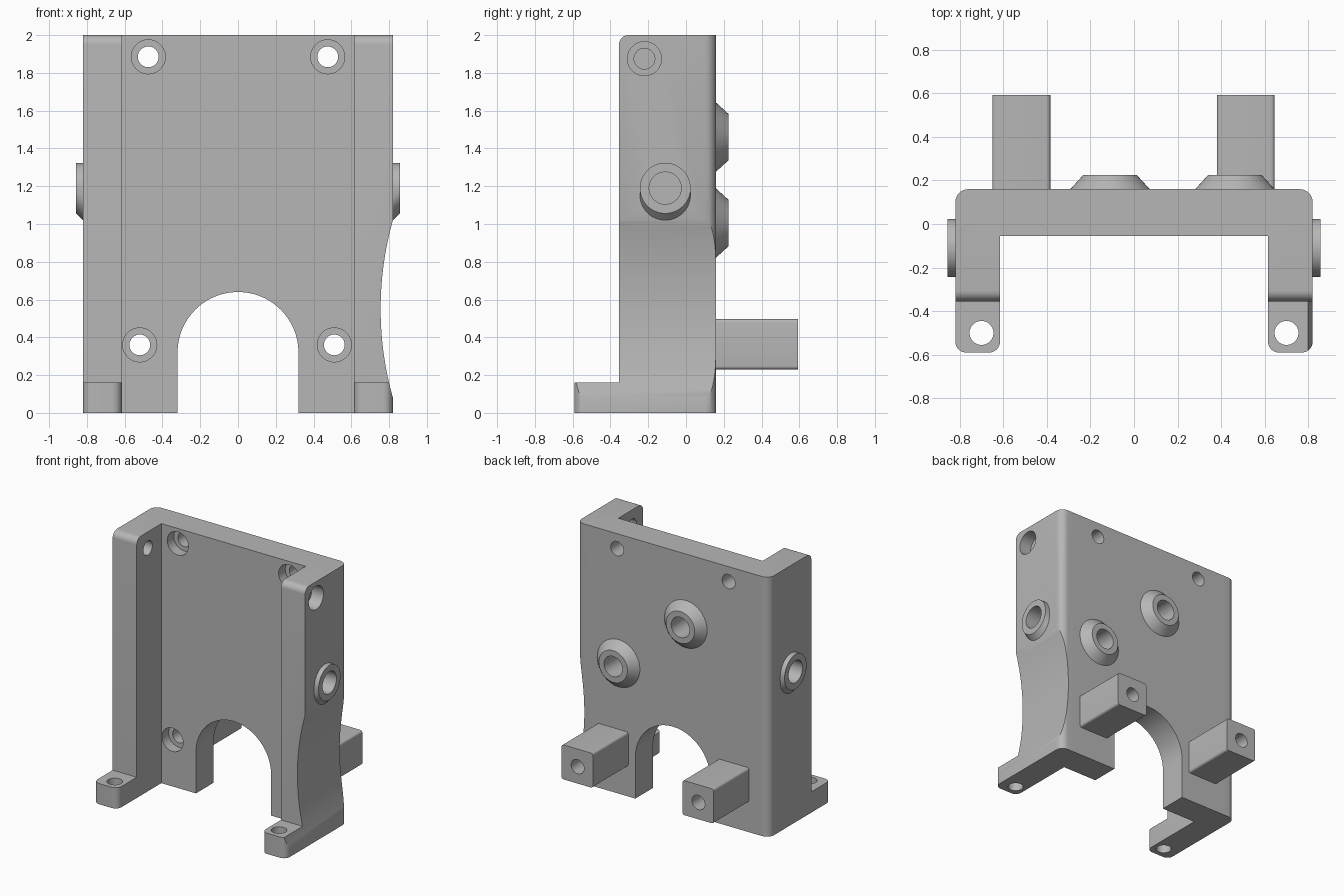
import bpy, bmesh, math
from mathutils import Vector

cube = bpy.data.objects.get("Cube")
if cube:
    bpy.data.objects.remove(cube, do_unlink=True)

GREY = (0.47, 0.47, 0.47, 1)
mat = bpy.data.materials.new("plain_grey")
mat.use_nodes = True
mat.diffuse_color = GREY
mat.node_tree.nodes["Principled BSDF"].inputs["Base Color"].default_value = GREY

FRONT, BACK, HALF, INNER = -0.355, 0.16, 0.82, 0.615
PLATE = -0.055


def finish(name, bm):
    bmesh.ops.recalc_face_normals(bm, faces=bm.faces)
    mesh = bpy.data.meshes.new(name)
    bm.to_mesh(mesh)
    bm.free()
    mesh.materials.append(mat)
    ob = bpy.data.objects.new(name, mesh)
    bpy.context.collection.objects.link(ob)
    return ob


def loft(name, start, end, bevel=None):
    """Solid between two matching rings; bevel is a list of (edge test, radius)."""
    bm = bmesh.new()
    a = [bm.verts.new(p) for p in start]
    b = [bm.verts.new(p) for p in end]
    bm.faces.new(a)
    bm.faces.new(b[::-1])
    for i in range(len(a)):
        j = (i + 1) % len(a)
        bm.faces.new((a[i], b[i], b[j], a[j]))
    bmesh.ops.recalc_face_normals(bm, faces=bm.faces)
    for test, radius in bevel or []:
        edges = [e for e in bm.edges if all(test(v.co) for v in e.verts)]
        bmesh.ops.bevel(bm, geom=edges, offset=radius, segments=8,
                        profile=0.5, affect='EDGES')
    return finish(name, bm)


def ring(center, axis, radius, n=48):
    pts = []
    for i in range(n):
        c = radius * math.cos(2 * math.pi * i / n)
        s = radius * math.sin(2 * math.pi * i / n)
        offset = {'x': (0, c, s), 'y': (c, 0, s), 'z': (c, s, 0)}[axis]
        pts.append(Vector(center) + Vector(offset))
    return pts


def rod(name, start, end, axis, r1, r2=None, n=48):
    return loft(name, ring(start, axis, r1, n), ring(end, axis, r2 or r1, n))


def box(name, x0, x1, y0, y1, z0, z1, bevel=None):
    corners = [(x0, z0), (x1, z0), (x1, z1), (x0, z1)]
    return loft(name, [(x, y0, z) for x, z in corners],
                [(x, y1, z) for x, z in corners], bevel)


def combine(targets, tool, operation='DIFFERENCE'):
    for ob in targets:
        mod = ob.modifiers.new(operation, 'BOOLEAN')
        mod.operation, mod.solver, mod.object = operation, 'EXACT', tool
        bpy.context.view_layer.objects.active = ob
        bpy.ops.object.modifier_apply(modifier=mod.name)
    bpy.data.objects.remove(tool, do_unlink=True)


def near(a, b):
    return abs(a - b) < 1e-4


# Back plate with a side wall and foot on each side
body = box("bracket_body", -0.7, 0.7, PLATE, BACK, 0, 2)
profile = [(-0.59, 0), (BACK, 0), (BACK, 2), (FRONT, 2), (FRONT, 0.16), (-0.59, 0.16)]
for side in (-1, 1):
    wall = loft("wall",
                [(side * INNER, y, z) for y, z in profile],
                [(side * HALF, y, z) for y, z in profile],
                [(lambda c: near(c.y, FRONT) and near(c.z, 2), 0.05),
                 (lambda c: near(c.y, BACK) and near(abs(c.x), HALF), 0.06)])
    # Round the two upright corners of the foot
    bm = bmesh.new()
    bm.from_mesh(wall.data)
    upright = [e for e in bm.edges if all(near(v.co.y, -0.59) for v in e.verts)
               and abs(e.verts[0].co.z - e.verts[1].co.z) > 0.1]
    bmesh.ops.bevel(bm, geom=upright, offset=0.05, segments=8, profile=0.5, affect='EDGES')
    bm.to_mesh(wall.data)
    bm.free()
    combine([body], wall, 'UNION')
    combine([body], rod("foot_hole", (side * 0.7, -0.5, -0.1),
                        (side * 0.7, -0.5, 0.3), 'z', 0.055))

# Arch opening at the bottom of the plate
arch = [(0.32 * math.cos(math.pi * i / 48), 0.32 + 0.32 * math.sin(math.pi * i / 48))
        for i in range(49)] + [(-0.32, -0.2), (0.32, -0.2)]
combine([body], loft("arch_cutter", [(x, -0.3, z) for x, z in arch],
                     [(x, 0.4, z) for x, z in arch]))

# Shallow scallop in the left side
combine([body], rod("scallop_cutter", (2.485, -1, 0.55), (2.485, 1, 0.55), 'y', 1.73, n=256))

# Rear posts with counterbored screw holes
for name, x, hx in (("right_post", -0.517, -0.52), ("left_post", 0.513, 0.51)):
    post = box(name, x - 0.133, x + 0.133, BACK, 0.592, 0.23, 0.496)
    bm = bmesh.new()
    bm.from_mesh(post.data)
    along = [e for e in bm.edges if abs(e.verts[0].co.y - e.verts[1].co.y) > 0.1]
    bmesh.ops.bevel(bm, geom=along, offset=0.018, segments=5, profile=0.5, affect='EDGES')
    bm.to_mesh(post.data)
    bm.free()
    combine([body, post], rod("screw_hole", (hx, -0.3, 0.36), (hx, 0.8, 0.36), 'y', 0.055))
    combine([body], rod("counterbore", (hx, -0.3, 0.36), (hx, 0.025, 0.36), 'y', 0.09))

# Upper screw holes through the plate
for x in (-0.475, 0.475):
    combine([body], rod("screw_hole", (x, -0.3, 1.885), (x, 0.4, 1.885), 'y', 0.055))
    combine([body], rod("counterbore", (x, -0.3, 1.885), (x, 0.025, 1.885), 'y', 0.09))

# Cross hole: through the left wall, blind in the right wall
combine([body], rod("cross_hole", (-0.76, -0.22, 1.875), (1, -0.22, 1.875), 'x', 0.055))
combine([body], rod("cross_counterbore", (0.72, -0.22, 1.875), (1, -0.22, 1.875), 'x', 0.09))

# Conical bosses on the back with blind holes
for name, x, z in (("upper_back_boss", -0.11, 1.46), ("lower_back_boss", 0.463, 1.005)):
    boss = rod(name, (x, BACK, z), (x, 0.226, z), 'y', 0.182, 0.122)
    combine([body, boss], rod("boss_hole", (x, 0.0, z), (x, 0.4, z), 'y', 0.078))

# Side bosses, sloped underneath, with blind holes
for name, side in (("right_side_boss", -1), ("left_side_boss", 1)):
    outer = ring((side * 0.857, -0.11, 1.19), 'x', 0.134)
    base = [Vector((side * HALF, p.y, p.z - (0.036 if p.z < 1.19 else 0))) for p in outer]
    boss = loft(name, base, outer)
    combine([body, boss], rod("side_hole", (side * 0.67, -0.11, 1.19),
                              (side * 1, -0.11, 1.19), 'x', 0.085))

# Smooth the curved faces and keep crisp edges
bpy.ops.object.select_all(action='DESELECT')
for ob in [o for o in bpy.context.scene.objects if o.type == 'MESH']:
    ob.select_set(True)
    bpy.context.view_layer.objects.active = ob
bpy.ops.object.shade_smooth_by_angle(angle=math.radians(30))
